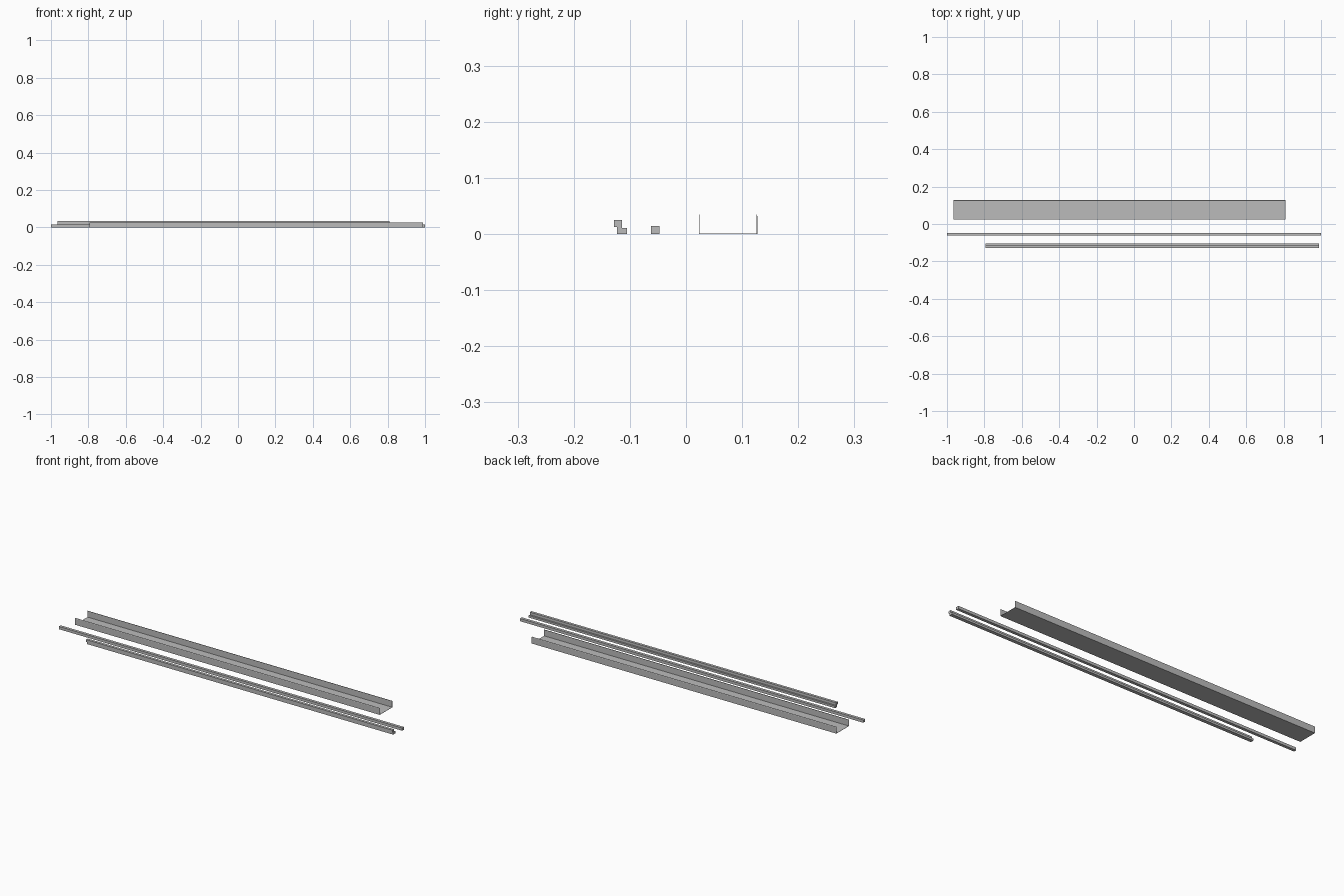
import bpy
import bmesh

old = bpy.data.objects.get("Cube")
if old:
    bpy.data.objects.remove(old, do_unlink=True)

# Plain grey metal
grey = bpy.data.materials.new("plain_grey")
grey.use_nodes = True
colour = (0.5, 0.5, 0.5, 1.0)
grey.diffuse_color = colour
grey.node_tree.nodes["Principled BSDF"].inputs["Base Color"].default_value = colour


def extrude_profile(name, profile, x_start, x_end):
    """Sweep a closed (y, z) outline along x."""
    bm = bmesh.new()
    face = bm.faces.new([bm.verts.new((x_start, y, z)) for y, z in profile])
    swept = bmesh.ops.extrude_face_region(bm, geom=[face])
    moved = [g for g in swept["geom"] if isinstance(g, bmesh.types.BMVert)]
    bmesh.ops.translate(bm, verts=moved, vec=(x_end - x_start, 0, 0))
    bmesh.ops.recalc_face_normals(bm, faces=bm.faces)
    mesh = bpy.data.meshes.new(name)
    bm.to_mesh(mesh)
    bm.free()
    mesh.materials.append(grey)
    obj = bpy.data.objects.new(name, mesh)
    bpy.context.collection.objects.link(obj)
    return obj


# Thin open channel with lips leaning slightly inward, mirrored about its middle
middle, half, wall = 0.075, 0.052, 0.001
outer = [(half, 0), (half, 0.032), (half - 0.0015, 0.035)]
inner = [(half - 0.0025, 0.035), (half - wall, 0.032), (half - wall, wall)]
side = outer + inner
outline = side + [(-y, z) for y, z in reversed(side)]
extrude_profile("channel", [(middle + y, z) for y, z in outline], -0.965, 0.81)

# Square bar
extrude_profile(
    "square_bar",
    [(-0.0625, 0), (-0.0475, 0), (-0.0475, 0.0145), (-0.0625, 0.0145)],
    -1.0, 1.0)

# Stepped rail
extrude_profile(
    "stepped_rail",
    [(-0.123, 0), (-0.105, 0), (-0.105, 0.011), (-0.114, 0.011),
     (-0.114, 0.025), (-0.128, 0.025), (-0.128, 0.0125), (-0.123, 0.0125)],
    -0.795, 0.99)
